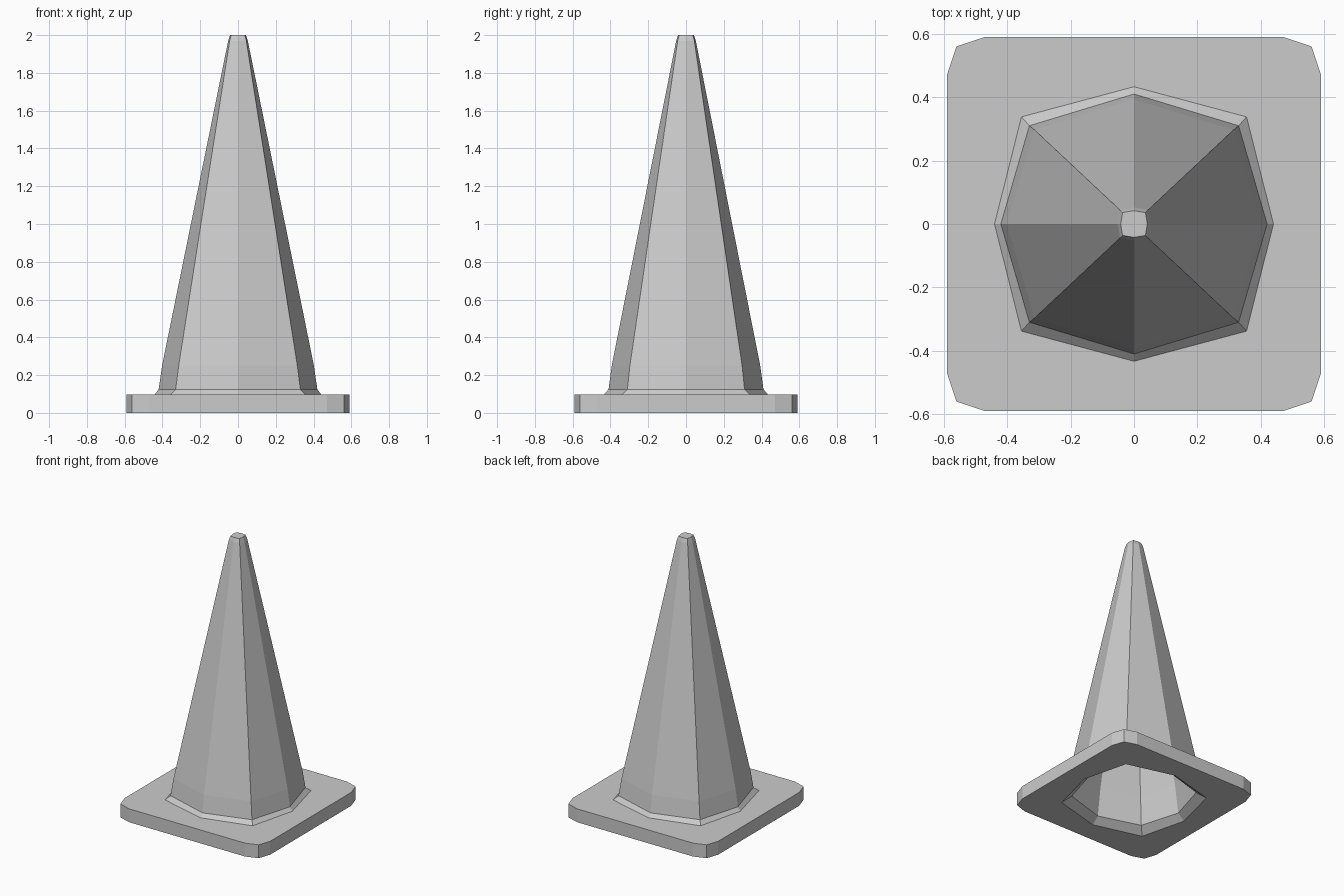
import bpy, bmesh

if "Cube" in bpy.data.objects:
    bpy.data.objects.remove(bpy.data.objects["Cube"])

bm = bmesh.new()


def loop(points, z):
    return [bm.verts.new((x, y, z)) for x, y in points]


def octagon(ax, ay, dx, dy, z):
    # axis points at ax / ay, corner points at dx, dy
    return loop([(ax, 0), (dx, dy), (0, ay), (-dx, dy),
                 (-ax, 0), (-dx, -dy), (0, -ay), (dx, -dy)], z)


def plate_outline(z):
    # square with two-segment rounded corners
    a, b, c = 0.59, 0.56, 0.47
    return loop([(a, -c), (a, c), (b, b), (c, a), (-c, a), (-b, b),
                 (-a, c), (-a, -c), (-b, -b), (-c, -a), (c, -a), (b, -b)], z)


def skin(lower, upper):
    n = len(lower)
    for i in range(n):
        j = (i + 1) % n
        bm.faces.new((lower[i], lower[j], upper[j], upper[i]))


def fill_between(outer, inner):
    edges = []
    for ring in (outer, inner):
        for i, v in enumerate(ring):
            w = ring[(i + 1) % len(ring)]
            edges.append(bm.edges.get((v, w)) or bm.edges.new((v, w)))
    bmesh.ops.triangle_fill(bm, edges=edges, use_beauty=True)


def loft(rings):
    for a, b in zip(rings, rings[1:]):
        skin(a, b)
    bm.faces.new(rings[-1])


# outer cone: flared foot, tapered body, bevelled flat tip
outer = [octagon(*p) for p in (
    (0.44, 0.433, 0.355, 0.338, 0.098),
    (0.42, 0.41, 0.33, 0.31, 0.125),
    (0.402, 0.393, 0.314, 0.297, 0.25),
    (0.052, 0.052, 0.044, 0.044, 1.97),
    (0.042, 0.042, 0.036, 0.036, 2.0))]
loft(outer)

# hollow inside: chamfered opening and inner walls
inner = [octagon(*p) for p in (
    (0.44, 0.433, 0.355, 0.338, 0.0),
    (0.39, 0.38, 0.306, 0.288, 0.045),
    (0.362, 0.353, 0.28, 0.265, 0.25),
    (0.02, 0.02, 0.016, 0.016, 1.94))]
loft(inner)

# base plate: rim, top and underside around the cone
bottom, top = plate_outline(0.0), plate_outline(0.098)
skin(bottom, top)
fill_between(top, outer[0])
fill_between(bottom, inner[0])

bmesh.ops.recalc_face_normals(bm, faces=bm.faces[:])
mesh = bpy.data.meshes.new("cone_with_base")
bm.to_mesh(mesh)
bm.free()
bpy.context.collection.objects.link(bpy.data.objects.new("cone_with_base", mesh))
